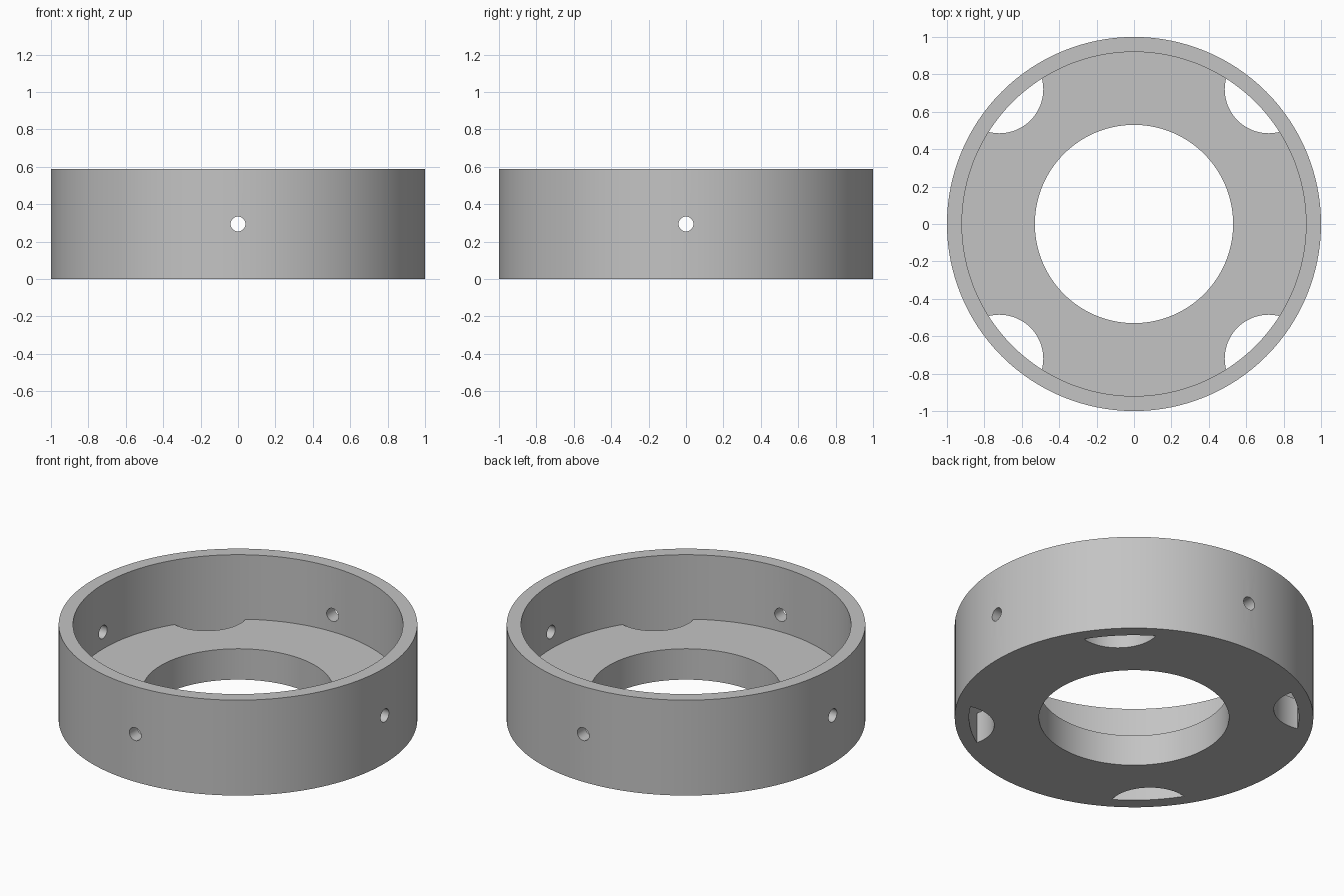
import bpy
from math import radians, pi

if "Cube" in bpy.data.objects:
    bpy.data.objects.remove(bpy.data.objects["Cube"], do_unlink=True)

HEIGHT = 0.587
FLOOR = 0.19
OUTER, INNER, BORE = 1.0, 0.92, 0.53
SCALLOP_POS, SCALLOP_R = 0.72, 0.235
PIN_Z, PIN_R = 0.294, 0.04

grey = bpy.data.materials.new("plain grey")
grey.use_nodes = True
grey.diffuse_color = (0.55, 0.55, 0.55, 1)
grey.node_tree.nodes["Principled BSDF"].inputs["Base Color"].default_value = (0.55, 0.55, 0.55, 1)

helpers = []


def cylinder(name, radius, low, high, x=0, y=0, sides=128):
    bpy.ops.mesh.primitive_cylinder_add(vertices=sides, radius=radius, depth=high - low,
                                        location=(x, y, (low + high) / 2))
    obj = bpy.context.object
    obj.name = name
    obj.data.materials.append(grey)
    return obj


def cut(target, cutter):
    mod = target.modifiers.new("cut", 'BOOLEAN')
    mod.operation = 'DIFFERENCE'
    mod.solver = 'EXACT'
    mod.object = cutter
    bpy.context.view_layer.objects.active = target
    bpy.ops.object.modifier_apply(modifier=mod.name)
    cutter.hide_render = True
    helpers.append(cutter)


# Floor shape: a plate with a central bore and four scallops near the wall
floor_blank = cylinder("floor_blank", 1.6, -1, FLOOR)
cut(floor_blank, cylinder("bore_cutter", BORE, -2, 1))
for sx in (-1, 1):
    for sy in (-1, 1):
        cut(floor_blank, cylinder("scallop_cutter", SCALLOP_R, -2, 1,
                                  sx * SCALLOP_POS, sy * SCALLOP_POS, 64))

# Cavity: everything inside the wall except the floor
cavity = cylinder("cavity_cutter", INNER, -0.5, 1.5)
cut(cavity, floor_blank)

# Cup body with the cavity removed
ring_cup = cylinder("ring_cup", OUTER, 0, HEIGHT)
cut(ring_cup, cavity)

# Four pin holes through the wall, drilled along both axes
for angle in (0, pi / 2):
    drill = cylinder("pin_hole_cutter", PIN_R, PIN_Z - 1.5, PIN_Z + 1.5, sides=32)
    drill.rotation_euler = (pi / 2, 0, angle)
    bpy.context.view_layer.update()
    cut(ring_cup, drill)

for obj in helpers:
    bpy.data.objects.remove(obj, do_unlink=True)

# Smooth curved walls, crisp rims
bpy.ops.object.select_all(action='DESELECT')
ring_cup.select_set(True)
bpy.context.view_layer.objects.active = ring_cup
bpy.ops.object.shade_smooth_by_angle(angle=radians(30))
